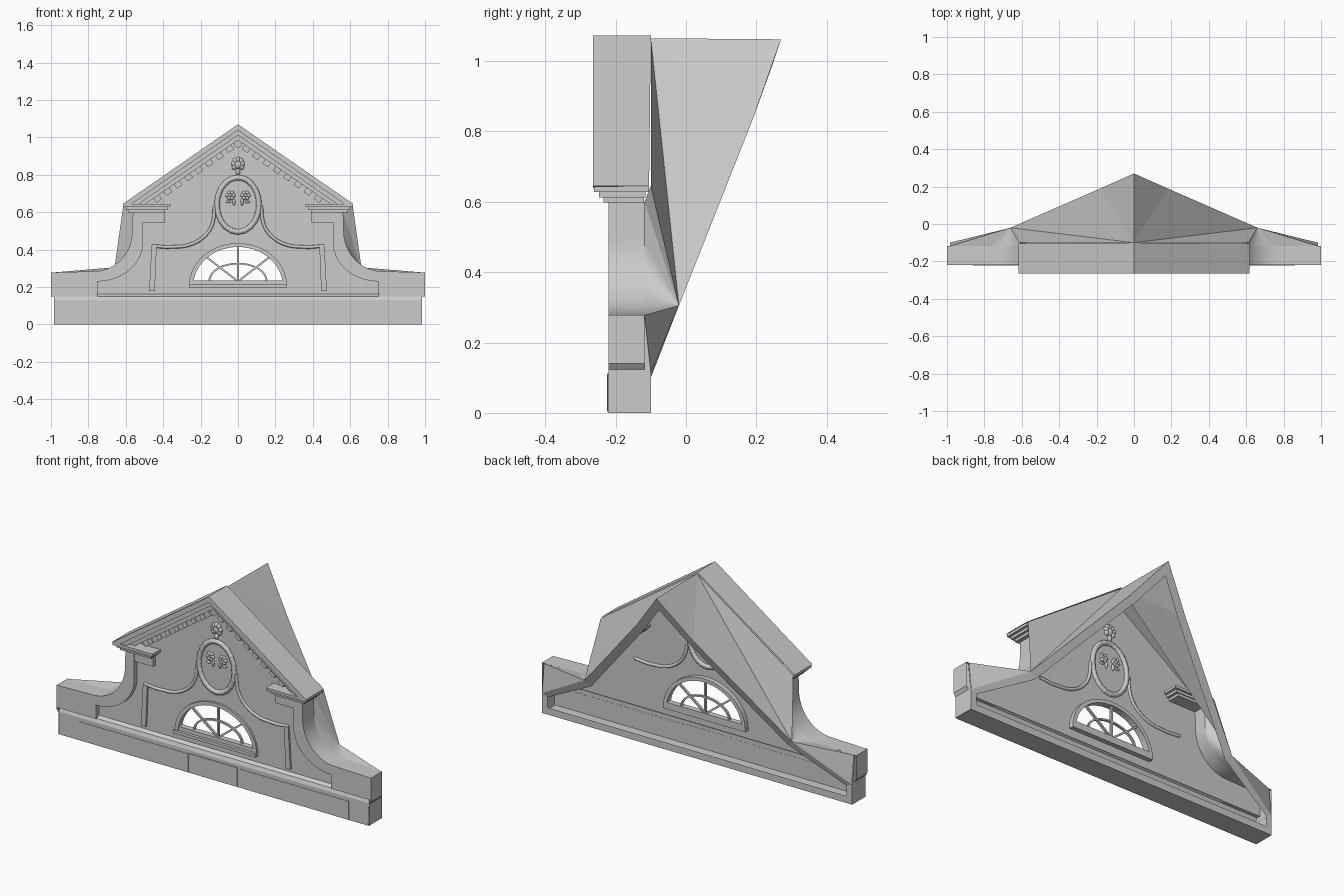
import bpy, bmesh
from math import sin, cos, pi, radians
from mathutils import Vector

if "Cube" in bpy.data.objects:
    bpy.data.objects.remove(bpy.data.objects["Cube"])


def finish(name, bm, mirror=False, smooth=False):
    me = bpy.data.meshes.new(name)
    bm.to_mesh(me)
    bm.free()
    ob = bpy.data.objects.new(name, me)
    bpy.context.collection.objects.link(ob)
    if mirror:
        m = ob.modifiers.new("mirror", 'MIRROR')
        m.merge_threshold = 0.0005
    if smooth:
        for p in me.polygons:
            p.use_smooth = True
    return ob


def plate(name, loops, y0, y1=None, mirror=False):
    """Flat xz outline (with holes) at y0, optionally extruded back to y1."""
    bm = bmesh.new()
    for pts in loops:
        vs = [bm.verts.new((x, y0, z)) for x, z in pts]
        for i in range(len(vs)):
            bm.edges.new((vs[i - 1], vs[i]))
    bmesh.ops.triangle_fill(bm, edges=bm.edges[:], use_beauty=True, normal=(0, -1, 0))
    if y1 is not None:
        ext = bmesh.ops.extrude_face_region(bm, geom=bm.faces[:], use_keep_orig=True)
        for v in ext['geom']:
            if isinstance(v, bmesh.types.BMVert):
                v.co.y = y1
        bmesh.ops.recalc_face_normals(bm, faces=bm.faces[:])
    return finish(name, bm, mirror)


def loft(name, a, b, mirror=False, flip=False, smooth=False):
    """Ruled strip between two point rows."""
    bm = bmesh.new()
    va = [bm.verts.new(p) for p in a]
    vb = [bm.verts.new(p) for p in b]
    for i in range(len(a) - 1):
        f = [va[i], va[i + 1], vb[i + 1], vb[i]]
        bm.faces.new(f[::-1] if flip else f)
    return finish(name, bm, mirror, smooth)


def rect(x0, x1, z0, z1):
    return [(x0, z0), (x1, z0), (x1, z1), (x0, z1)]


def arc(cx, cz, rx, rz, a0, a1, n):
    return [(cx + rx * cos(radians(a0 + (a1 - a0) * i / n)),
             cz + rz * sin(radians(a0 + (a1 - a0) * i / n))) for i in range(n + 1)]


def tube(name, pts, y, r, closed=False, mirror=False):
    cu = bpy.data.curves.new(name, 'CURVE')
    cu.dimensions = '3D'
    cu.bevel_depth = r
    cu.bevel_resolution = 2
    cu.use_fill_caps = True
    sp = cu.splines.new('POLY')
    sp.points.add(len(pts) - 1)
    for p, (x, z) in zip(sp.points, pts):
        p.co = (x, y, z, 1)
    sp.use_cyclic_u = closed
    ob = bpy.data.objects.new(name, cu)
    bpy.context.collection.objects.link(ob)
    if mirror:
        ob.modifiers.new("mirror", 'MIRROR')
    return ob


def beads(name, items, y, depth, mirror=False):
    """Flattened ellipsoids in low relief: (x, z, rx, rz)."""
    bm = bmesh.new()
    for x, z, rx, rz in items:
        g = bmesh.ops.create_icosphere(bm, subdivisions=2, radius=1)
        for v in g['verts']:
            v.co = Vector((x + v.co.x * rx, y + v.co.y * depth, z + v.co.z * rz))
    return finish(name, bm, mirror, True)


WALL = -0.192
# Shoulder profiles
outer_arc = arc(.77, .50, .205, .216, 180, 270, 14)
inner_arc = arc(.75, .44, .243, .21, 180, 270, 14)
side = [(.562, .60)] + outer_arc + [(1.0, .278)]

# Gable wall sheet with fanlight opening
half = [(0, 1.05), (.60, .64)] + side[:-1] + [(.985, .278), (.985, .15)]
outline = half + [(-x, z) for x, z in half[:0:-1]]
opening = arc(0, .215, .245, .213, 0, 180, 28)
plate("gable_wall", [outline, opening], WALL)

# Raised shoulder border, its scroll-shaped side, and pilaster head
plate("shoulder_border", [side + [(1.0, .15), (.75, .15)] + inner_arc[::-1]
      + [(.507, .545), (.507, .60)]], -.22, WALL, True)
block = side + [(1.0, .14), (.985, .12)]
side_ob = loft("shoulder_side", [(x, -.22, z) for x, z in block],
               [(x, -.118, z) for x, z in block], True)
for p in side_ob.data.polygons[1:15]:
    p.use_smooth = True
plate("pilaster_head", [rect(.39, .562, .545, .605)], -.215, WALL, True)

# Cornice returns (stacked mouldings)
plate("return_lower", [rect(.39, .585, .598, .615)], -.235, -.12, True)
plate("return_middle", [rect(.375, .60, .613, .63)], -.248, -.115, True)
plate("return_upper", [rect(.36, .615, .628, .643)], -.262, -.105, True)

# Raking cornice
plate("cornice_outer", [[(0, 1.07), (.615, .645), (.575, .64), (0, 1.038)]], -.265, WALL, True)
plate("cornice_middle", [[(0, 1.04), (.58, .64), (.535, .64), (0, 1.012)]], -.25, WALL, True)
plate("cornice_inner", [[(0, 1.014), (.54, .64), (.50, .64), (0, .985)]], -.23, WALL, True)
loft("pediment_cover", [(0, -.265, 1.073), (.618, -.265, .645)],
     [(0, -.10, 1.073), (.618, -.105, .645)], True, True)

# Dentils along the rake
d = Vector((.615, -.425)).normalized()
n = Vector((d.y, -d.x))
for i in range(8):
    c = Vector((.04, .965)) + d * (i * .067)
    q = [c, c + d * .036, c + d * .036 + n * .034, c + n * .034]
    plate("dentil", [[(p.x, p.y) for p in q]], -.22, WALL, True)
plate("dentil_centre", [[(0, .942), (.022, .958), (.022, .985), (0, .995)]], -.22, WALL, True)

# Roof wedge: flat slope fanning to the sloping back edge, then to the shoulder
back = [(0, .27, 1.062), (.18, .19, .835), (.66, -.02, .305), (.985, -.10, .115)]
front = [(0, -.10, 1.065), (.612, -.10, .645), (.562, -.118, .60)]
front += [(x, -.118, z) for x, z in outer_arc] + [(.985, -.118, .278)]
bm = bmesh.new()
fv = [bm.verts.new(p) for p in front]
bv = [bm.verts.new(p) for p in back]
bm.faces.new((fv[0], bv[1], bv[0]))
bm.faces.new((fv[0], bv[2], bv[1]))
for a, b in zip(fv, fv[1:]):
    bm.faces.new((a, b, bv[2]))
bm.faces.new((fv[-1], bv[3], bv[2]))
bmesh.ops.recalc_face_normals(bm, faces=bm.faces[:])
finish("roof", bm, True)
# Inward lip around the open back
lip = [(max(0, x - .035) if x else 0, y - (.012 if x else .025), z - (.03 if x else .075))
       for x, y, z in back[:-1]] + [(.95, -.10, .10)]
loft("roof_lip", back, lip, True, True)
plate("back_end_lip", [rect(.95, .985, 0, .115)], -.10, None, True)

# Base: front, bottom and back lip in one profile, plus end caps
prof = [(-.10, .04), (-.10, 0), (-.22, 0), (-.22, .13), (-.212, .15), (WALL, .162)]
loft("base", [(-.985, y, z) for y, z in prof], [(.985, y, z) for y, z in prof])
cap = [(-.22, 0), (-.10, 0), (-.10, .115), (-.118, .278), (-.22, .278)]
bm = bmesh.new()
bm.faces.new([bm.verts.new((.987, y, z)) for y, z in cap])
finish("end_cap", bm, True)
plate("base_centre_panel", [rect(-.152, .152, .004, .112)], -.224, -.219)
plate("base_side_panel", [rect(.162, .86, .004, .108)], -.2225, -.219, True)

# Fanlight: frame, sill, bars
ring_out = arc(0, .205, .262, .230, 0, 180, 28)
ring_in = arc(0, .205, .24, .209, 180, 0, 28)
plate("window_frame", [ring_out + ring_in], -.203, -.165)
plate("window_sill", [rect(-.262, .262, .197, .214)], -.215, -.165)
plate("window_bottom_rail", [rect(-.24, .24, .214, .236)], -.198, -.165)
plate("window_inner_arch", [arc(0, .232, .158, .098, 0, 180, 20)
      + arc(0, .232, .148, .089, 180, 0, 20)], -.185, -.172)
for a in (45, 90, 135):
    t = Vector((.24 * cos(radians(a)), .185 * sin(radians(a))))
    w = Vector((-t.y, t.x)).normalized() * .005
    o = Vector((0, .23))
    q = [o - w, o + t - w, o + t + w, o + w]
    plate("window_spoke", [[(p.x, p.y) for p in q]], -.185, -.172)

# Oval wreath with low leaf bumps
oval = arc(0, .64, .112, .145, 0, 360, 40)[:-1]
tube("wreath", oval, WALL, .014, True)
beads("wreath_leaves", [(x, z, .016, .016) for x, z in oval[::2]], WALL, .0145)

# Flower sprays inside the wreath, shell ornament above
beads("flower_spray", [(.04 + .016 * cos(k * pi / 3), .69 + .016 * sin(k * pi / 3), .011, .011)
      for k in range(6)] + [(.04, .69, .01, .01), (.022, .655, .008, .02), (.05, .655, .015, .007)],
      WALL, .01, True)
beads("shell_ornament", [(.024 * cos(radians(a)), .855 + .026 * sin(radians(a)), .013, .016)
      for a in range(-30, 211, 40)] + [(0, .855, .022, .025), (0, .815, .012, .018)], WALL, .014)

# Swags and hanging drops
swag = [(.125, .635), (.128, .58)] + arc(.33, .58, .20, .165, 190, 262, 12) + [(.38, .413), (.46, .42)]
tube("swag", swag, WALL, .009, False, True)
plate("drop", [[(.435, .42), (.462, .42), (.475, .18), (.445, .18)]], WALL - .012, WALL, True)
